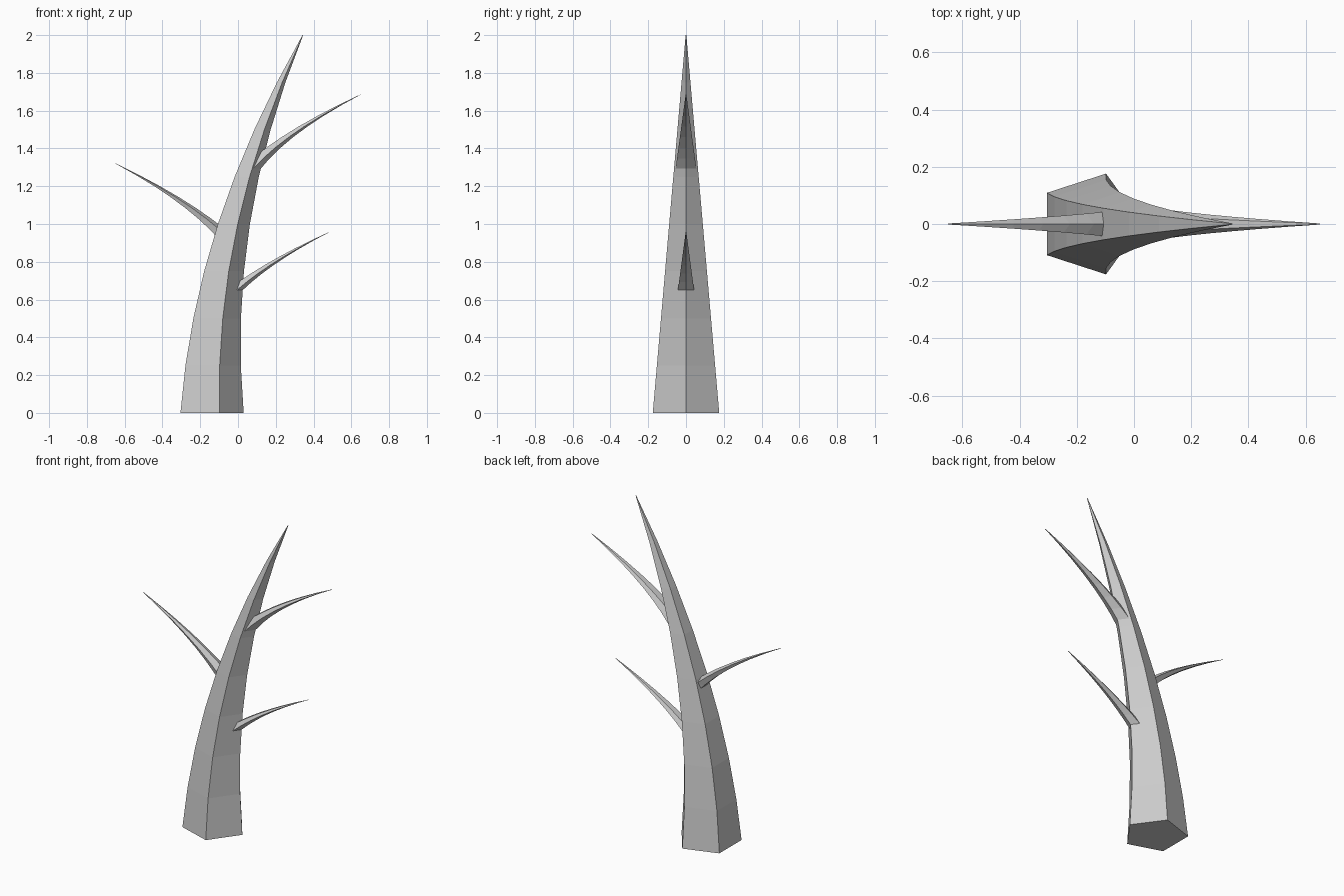
import bpy, bmesh
from math import cos, sin, tau

if "Cube" in bpy.data.objects:
    bpy.data.objects.remove(bpy.data.objects["Cube"])

SIDES = 5


def limb(name, base, tip, radius, straightness, rings):
    """Five-sided tapering limb with level rings, leaning along a quadratic curve."""
    (x0, z0), (x1, z1) = base, tip
    bm = bmesh.new()
    loops = []
    for i in range(rings + 1):
        t = i / rings
        x = x0 + (x1 - x0) * (straightness * t + (1 - straightness) * t * t)
        z = z0 + (z1 - z0) * t
        r = radius * (1 - t) + 0.002 * t
        loops.append([bm.verts.new((x + r * cos(tau * k / SIDES),
                                    r * sin(tau * k / SIDES), z))
                      for k in range(SIDES)])
    for lower, upper in zip(loops, loops[1:]):
        for k in range(SIDES):
            n = (k + 1) % SIDES
            bm.faces.new((lower[k], lower[n], upper[n], upper[k]))
    bm.faces.new(loops[0][::-1])
    bm.faces.new(loops[-1])
    bmesh.ops.recalc_face_normals(bm, faces=bm.faces)
    mesh = bpy.data.meshes.new(name)
    bm.to_mesh(mesh)
    bm.free()
    obj = bpy.data.objects.new(name, mesh)
    bpy.context.collection.objects.link(obj)
    return obj


# Trunk bending to the right
limb("trunk", (-0.155, 0), (0.343, 2.0), 0.185, 0.0, 8)

# Bare branches
limb("lower_right_branch", (-0.02, 0.65), (0.482, 0.957), 0.045, 0.72, 7)
limb("upper_right_branch", (0.06, 1.29), (0.648, 1.685), 0.058, 0.62, 7)
limb("left_branch", (-0.05, 0.91), (-0.648, 1.32), 0.053, 0.65, 7)
